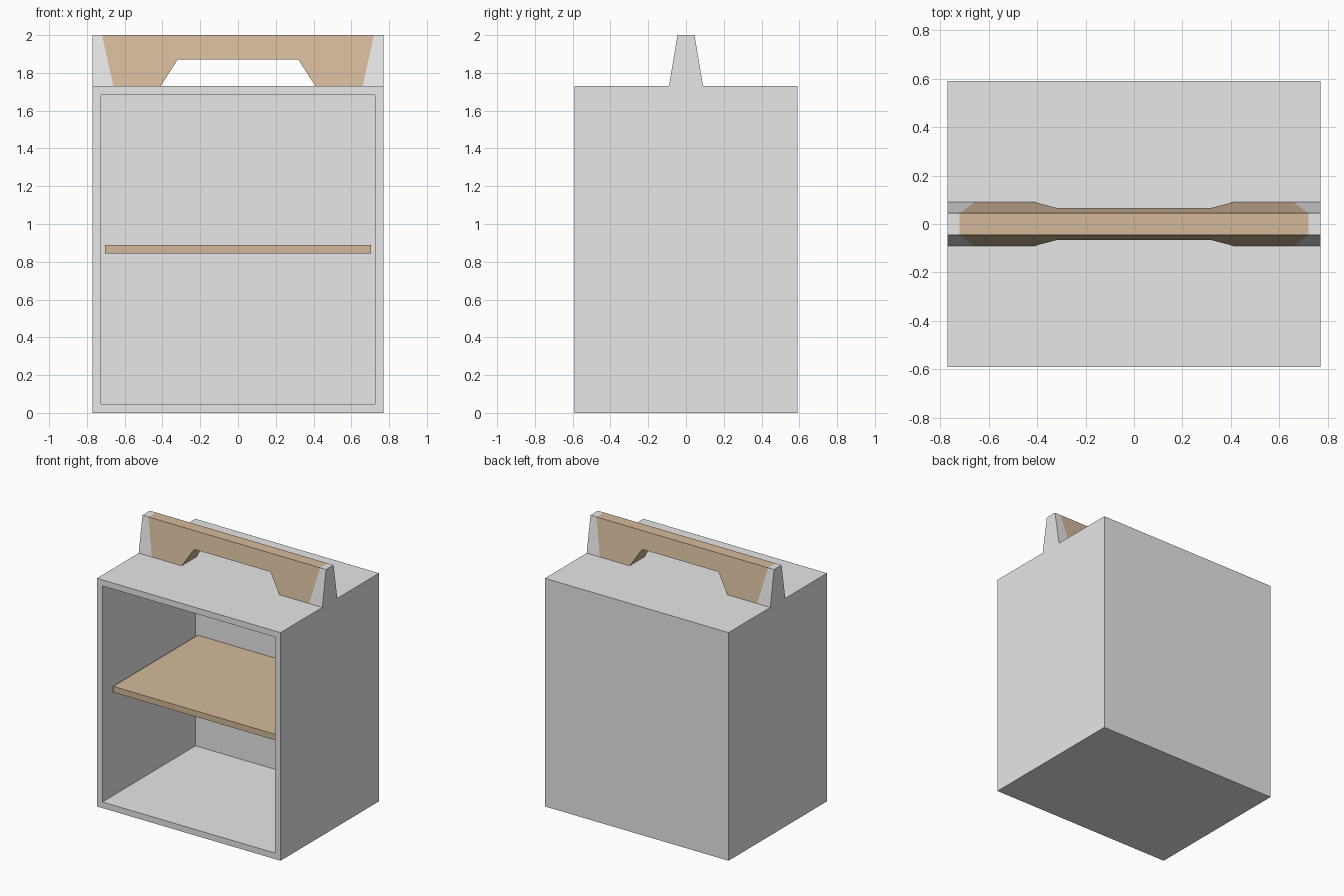
import bpy
import bmesh
from mathutils import Vector

cube = bpy.data.objects.get("Cube")
if cube:
    bpy.data.objects.remove(cube, do_unlink=True)

HALF_W, HALF_D, BODY_H, TOP = 0.77, 0.59, 1.73, 2.0
WALL = 0.065


def make_material(name, rgb):
    mat = bpy.data.materials.new(name)
    mat.use_nodes = True
    color = (*rgb, 1.0)
    mat.diffuse_color = color
    mat.node_tree.nodes["Principled BSDF"].inputs["Base Color"].default_value = color
    return mat


def make_object(name, bm, materials):
    mesh = bpy.data.meshes.new(name)
    bm.normal_update()
    bm.to_mesh(mesh)
    bm.free()
    for mat in materials:
        mesh.materials.append(mat)
    obj = bpy.data.objects.new(name, mesh)
    bpy.context.collection.objects.link(obj)
    return obj


def box(low, high):
    bm = bmesh.new()
    bmesh.ops.create_cube(bm, size=1)
    low, high = Vector(low), Vector(high)
    for v in bm.verts:
        v.co = (low + high) / 2 + v.co * (high - low)
    bm.normal_update()
    return bm


grey = make_material("pale grey", (0.8, 0.8, 0.8))
wood = make_material("tan wood", (0.66, 0.485, 0.325))

# Case: solid box with its front face inset and pushed back into an open cavity
bm = box((-HALF_W, -HALF_D, 0), (HALF_W, HALF_D, BODY_H))
front = min(bm.faces, key=lambda f: f.calc_center_median().y)
bmesh.ops.inset_region(bm, faces=[front], thickness=WALL)
pushed = bmesh.ops.extrude_discrete_faces(bm, faces=[front])["faces"]
for v in pushed[0].verts:
    v.co.y = HALF_D - WALL
make_object("case", bm, [grey])

# Shelf: set back slightly from the opening
bm = box((WALL - HALF_W, -0.49, 0.845), (HALF_W - WALL, HALF_D - WALL, 0.89))
make_object("shelf", bm, [wood])

# Handle: mirrored outline with a grip opening, tapered towards the top
half = [(0.32, 1.87), (0.41, BODY_H), (HALF_W, BODY_H), (HALF_W, TOP)]
outline = half + [(-x, z) for x, z in reversed(half)]
bm = bmesh.new()
face = bm.faces.new([bm.verts.new((x, -1, z)) for x, z in outline])
result = bmesh.ops.extrude_face_region(bm, geom=[face])
for v in result["geom"]:
    if isinstance(v, bmesh.types.BMVert):
        v.co.y = 1
for v in bm.verts:
    v.co.y *= 0.09 - 0.045 * (v.co.z - BODY_H) / (TOP - BODY_H)
bmesh.ops.recalc_face_normals(bm, faces=bm.faces)

# Slanted cuts separate the wooden grip from the grey ends
slope = (0.72 - 0.66) / (TOP - BODY_H)
for side in (-1, 1):
    bmesh.ops.bisect_plane(bm, geom=bm.verts[:] + bm.edges[:] + bm.faces[:],
                           plane_co=(side * 0.72, 0, TOP),
                           plane_no=(side, 0, -slope))
for f in bm.faces:
    c = f.calc_center_median()
    f.material_index = int(abs(c.x) < 0.72 - slope * (TOP - c.z))

# Feet sit directly on the case, so their hidden undersides are removed
feet = [f for f in bm.faces if all(v.co.z < BODY_H + 0.001 for v in f.verts)]
bmesh.ops.delete(bm, geom=feet, context="FACES")
make_object("handle", bm, [grey, wood])
